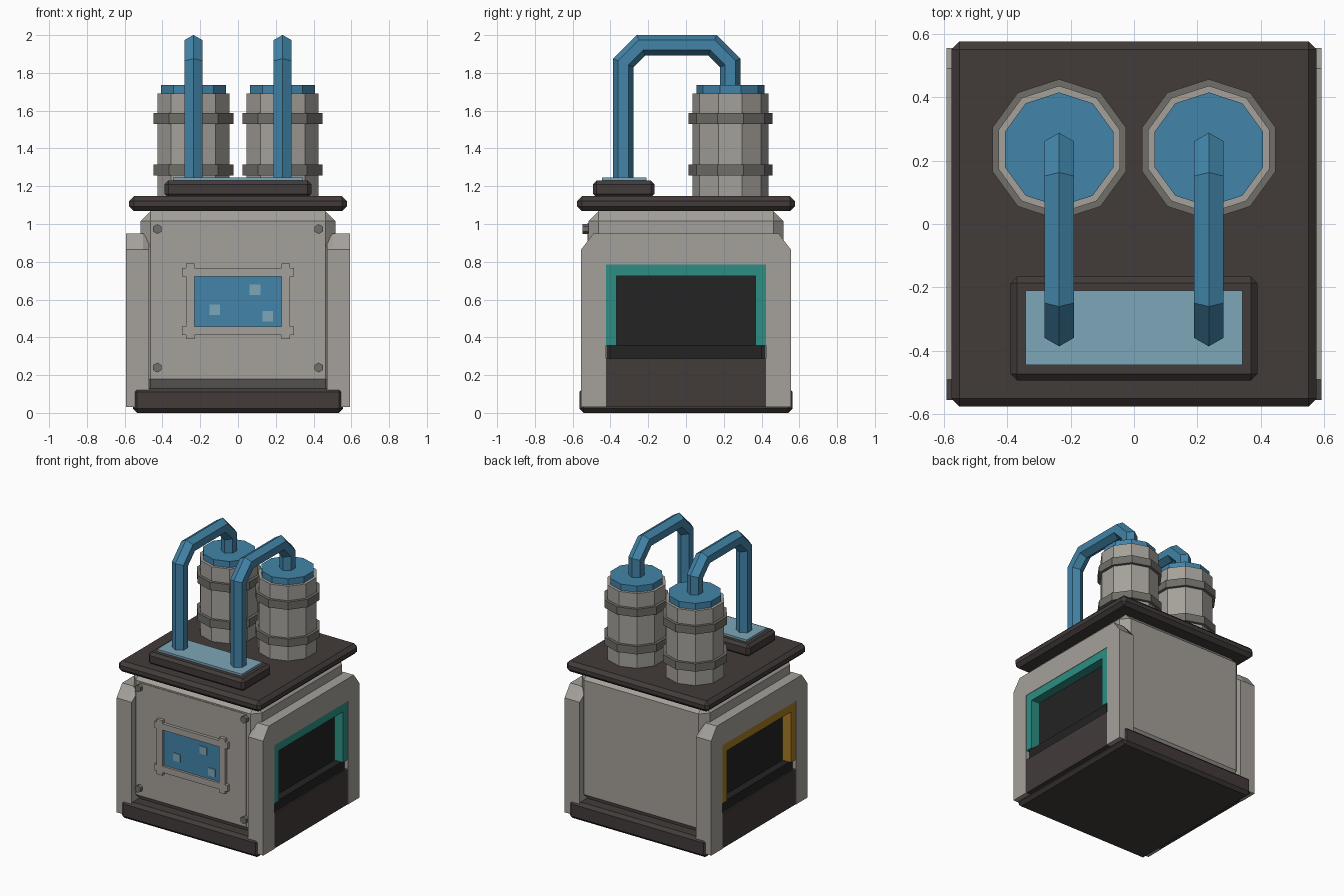
import bpy, bmesh, math
from mathutils import Vector

cube = bpy.data.objects.get("Cube")
if cube:
    bpy.data.objects.remove(cube, do_unlink=True)


def material(name, rgb):
    lin = [((c / 255 + 0.055) / 1.055) ** 2.4 for c in rgb] + [1.0]
    m = bpy.data.materials.new(name)
    m.use_nodes = True
    m.diffuse_color = lin
    m.node_tree.nodes["Principled BSDF"].inputs["Base Color"].default_value = lin
    return m


grey = material("warm_grey", (165, 161, 155))
dark_grey = material("dark_grey", (112, 110, 104))
brown = material("dark_brown", (66, 59, 58))
black = material("black", (35, 35, 35))
blue = material("blue", (66, 132, 168))
pale_blue = material("pale_blue", (125, 166, 184))
teal = material("teal", (45, 143, 131))
amber = material("amber", (166, 122, 36))


def finish(name, bm, mat):
    bmesh.ops.recalc_face_normals(bm, faces=bm.faces)
    mesh = bpy.data.meshes.new(name)
    bm.to_mesh(mesh)
    bm.free()
    mesh.materials.append(mat)
    obj = bpy.data.objects.new(name, mesh)
    bpy.context.collection.objects.link(obj)
    return obj


def box(name, xs, ys, zs, mat, bevel=0):
    bm = bmesh.new()
    bmesh.ops.create_cube(bm, size=1)
    for v in bm.verts:
        v.co = [sum(r) / 2 + c * abs(r[1] - r[0]) for c, r in zip(v.co, (xs, ys, zs))]
    if bevel:
        bmesh.ops.bevel(bm, geom=bm.edges[:], offset=bevel, segments=1, affect='EDGES')
    return finish(name, bm, mat)


def loft(name, rings, mat):
    """Join equal rings of points and close both ends."""
    bm = bmesh.new()
    rows = [[bm.verts.new(p) for p in ring] for ring in rings]
    n = len(rows[0])
    for a, b in zip(rows, rows[1:]):
        for i in range(n):
            j = (i + 1) % n
            bm.faces.new((a[i], a[j], b[j], b[i]))
    bm.faces.new(rows[0])
    bm.faces.new(rows[-1])
    return finish(name, bm, mat)


def prism(name, centre, radius, z0, z1, mat, sides=10):
    angles = [math.pi / 2 + i * math.tau / sides for i in range(sides)]
    return loft(name, [[(centre[0] + radius * math.cos(a), centre[1] + radius * math.sin(a), z)
                        for a in angles] for z in (z0, z1)], mat)


def pipe(name, x, path, radius, mat):
    """Hexagonal tube with mitred corners, following a path of (y, z)."""
    pts = [Vector(p) for p in path]
    rings = []
    for i, p in enumerate(pts):
        d0 = (p - pts[i - 1]).normalized() if i else (pts[1] - p).normalized()
        d1 = (pts[i + 1] - p).normalized() if i < len(pts) - 1 else d0
        t = (d0 + d1).normalized()
        n = Vector((-t.y, t.x)) / t.dot(d0)
        ring = []
        for k in range(6):
            a = k * math.tau / 6
            q = p + n * radius * math.cos(a)
            ring.append((x + radius * math.sin(a), q.x, q.y))
        rings.append(ring)
    return loft(name, rings, mat)


# Main housing, base and roof
box("base", (-.557, .557), (-.565, .565), (0, .133), brown, .022)
box("housing", (-.517, .517), (-.517, .517), (.125, 1.07), grey, .055)
box("front_plate", (-.43, .43), (-.521, -.51), (.185, 1.005), grey)
box("roof", (-.576, .576), (-.576, .576), (1.068, 1.147), brown, .025)

# Side bays: arch-shaped surround, coloured trim, dark recess and lower panel
half = [(.423, .785), (.423, .03), (.555, .03), (.555, .865), (.49, .95)]
arch = half + [(-y, z) for y, z in reversed(half)]
for s, side, trim in ((1, "left", teal), (-1, "right", amber)):
    rings = [[(s * x, y, min(z, top)) for y, z in arch]
             for x, top in ((.47, .91), (.502, .95), (.592, .95))]
    loft(side + "_surround", rings, grey)
    box(side + "_recess", (s * .50, s * .522), (-.422, .422), (.28, .784), black)
    box(side + "_lower_panel", (s * .50, s * .589), (-.424, .424), (.03, .287), brown)
    box(side + "_ledge", (s * .50, s * .578), (-.403, .403), (.28, .357), black)
    for e in (1, -1):
        box(side + "_trim_post", (s * .51, s * .589), (e * .367, e * .424), (.357, .786), trim)
    box(side + "_trim_top", (s * .51, s * .589), (-.367, .367), (.725, .786), trim)

# Front screen with crossed frame bars and indicator squares
box("screen", (-.232, .232), (-.526, -.51), (.455, .73), blue)
for e in (1, -1):
    box("screen_frame_upright", (e * .23, e * .275), (-.545, -.51), (.39, .792), grey)
for z in (.412, .722):
    box("screen_frame_rail", (-.296, .296), (-.543, -.51), (z, z + .046), grey)
for x, z in ((-.123, .545), (.09, .653), (.158, .512)):
    box("screen_square", (x - .028, x + .028), (-.532, -.52), (z - .028, z + .028), pale_blue)

# Corner bolts
for x in (-.427, .427):
    for z in (.24, .973):
        bolt = prism("bolt", (0, 0), .026, 0, .035, dark_grey, 6)
        bolt.rotation_euler.x = math.pi / 2
        bolt.location = (x, -.512, z)

# Pipe socket on the roof
box("socket_block", (-.389, .389), (-.493, -.166), (1.14, 1.23), brown, .02)
box("socket_plate", (-.343, .343), (-.445, -.21), (1.22, 1.245), pale_blue)

# Barrels with bands, caps and pipes
bend = [(-.332, 1.24), (-.332, 1.853), (-.238, 1.947), (.14, 1.947), (.234, 1.853), (.234, 1.73)]
for x in (-.236, .236):
    c = (x, .235)
    prism("barrel", c, .201, 1.14, 1.692, grey)
    for z in (1.258, 1.53):
        prism("barrel_band", c, .222, z, z + .057, dark_grey)
    prism("barrel_cap", c, .18, 1.685, 1.737, blue)
    pipe("pipe", x, bend, .054, blue)
